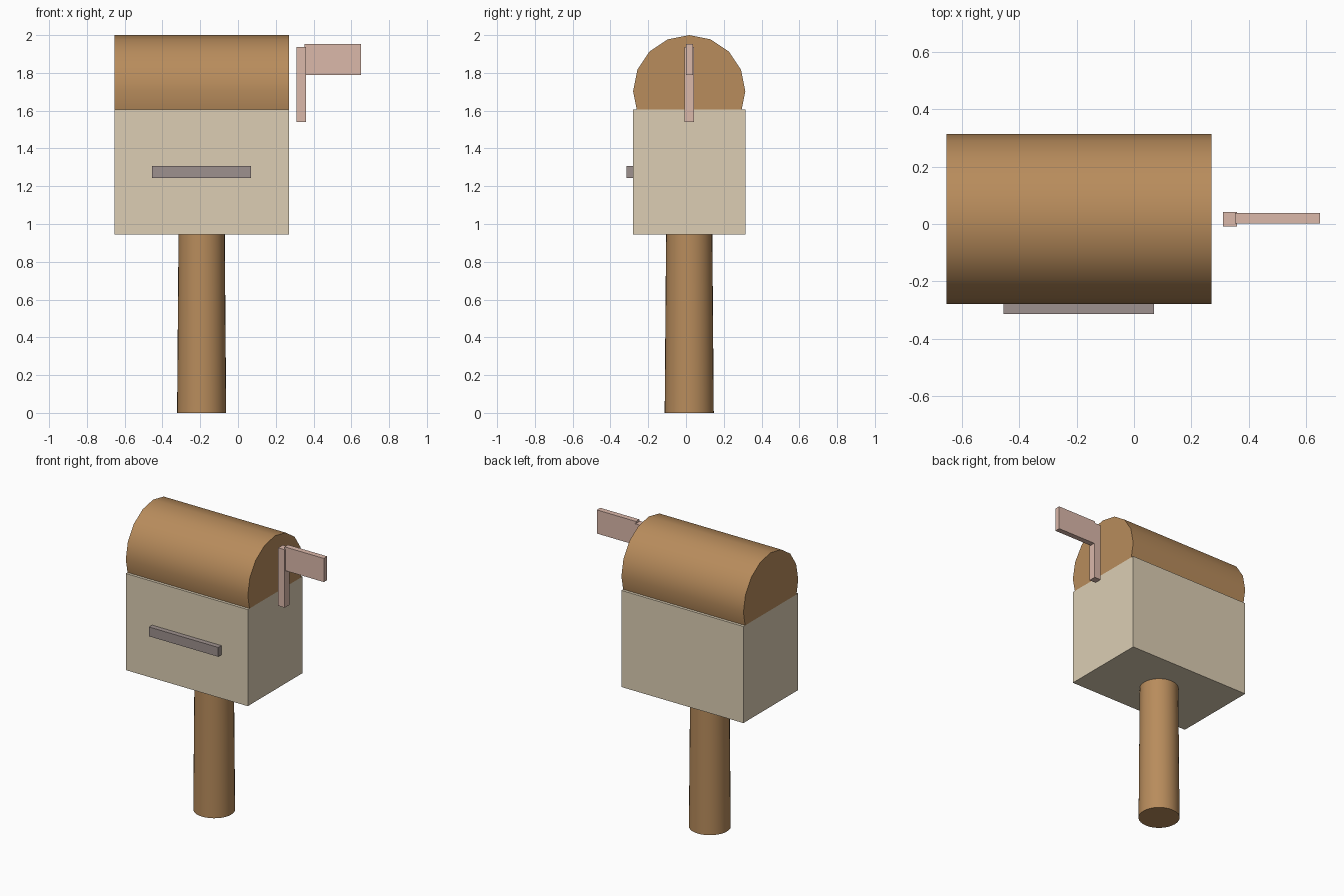
import bpy
import bmesh
import math
from mathutils import Vector, Matrix

if "Cube" in bpy.data.objects:
    bpy.data.objects.remove(bpy.data.objects["Cube"], do_unlink=True)


def material(name, rgb):
    """Flat material from an sRGB 0-255 colour."""
    linear = [((c / 255 + 0.055) / 1.055) ** 2.4 for c in rgb] + [1]
    mat = bpy.data.materials.new(name)
    mat.use_nodes = True
    mat.diffuse_color = linear
    mat.node_tree.nodes["Principled BSDF"].inputs["Base Color"].default_value = linear
    return mat


wood = material("brown wood", (184, 140, 92))
cream = material("cream paint", (220, 206, 180))
pink = material("dusty pink", (219, 184, 170))
grey = material("warm grey", (158, 145, 142))


def finish(name, bm, mat, smooth=False):
    bmesh.ops.recalc_face_normals(bm, faces=bm.faces)
    mesh = bpy.data.meshes.new(name)
    bm.to_mesh(mesh)
    bm.free()
    mesh.materials.append(mat)
    obj = bpy.data.objects.new(name, mesh)
    bpy.context.collection.objects.link(obj)
    if smooth:
        bpy.ops.object.select_all(action="DESELECT")
        obj.select_set(True)
        bpy.context.view_layer.objects.active = obj
        bpy.ops.object.shade_smooth_by_angle(angle=math.radians(40))
    return obj


def block(name, low, high, mat):
    low, high = Vector(low), Vector(high)
    bm = bmesh.new()
    bmesh.ops.create_cube(bm, size=1, matrix=Matrix.Translation((low + high) / 2)
                          @ Matrix.Diagonal((high - low).to_4d()))
    return finish(name, bm, mat)


LEFT, RIGHT = -0.655, 0.27
FRONT, BACK = -0.28, 0.314
BOX_TOP = 1.607
MID_X, MID_Y = (LEFT + RIGHT) / 2, (FRONT + BACK) / 2

# Box body and front handle
block("box", (LEFT, FRONT, 0.945), (RIGHT, BACK, BOX_TOP), cream)
block("handle", (-0.455, -0.314, 1.243), (0.07, FRONT + 0.01, 1.307), grey)

# Rounded roof: a barrel lying along x, cut off at the box top
bm = bmesh.new()
radius = (BACK - FRONT) / 2
bmesh.ops.create_cone(bm, cap_ends=True, segments=16, radius1=radius, radius2=radius,
                      depth=RIGHT - LEFT,
                      matrix=Matrix.Translation((MID_X, MID_Y, 2 - radius))
                      @ Matrix.Rotation(math.pi / 2, 4, "Y"))
bmesh.ops.bisect_plane(bm, geom=bm.verts[:] + bm.edges[:] + bm.faces[:],
                       plane_co=(0, 0, BOX_TOP), plane_no=(0, 0, 1), clear_inner=True)
bmesh.ops.holes_fill(bm, edges=[e for e in bm.edges if e.is_boundary])
finish("roof", bm, wood, smooth=True)

# Slightly tapered post
bm = bmesh.new()
bmesh.ops.create_cone(bm, cap_ends=True, segments=32, radius1=0.13, radius2=0.122, depth=1,
                      matrix=Matrix.Translation((MID_X, MID_Y, 0.5)))
finish("post", bm, wood, smooth=True)

# Signal flag on the left end
block("flag_pole", (0.31, -0.008, 1.54), (0.36, 0.042, 1.937), pink)
block("flag_panel", (0.353, 0.001, 1.79), (0.65, 0.038, 1.952), pink)
